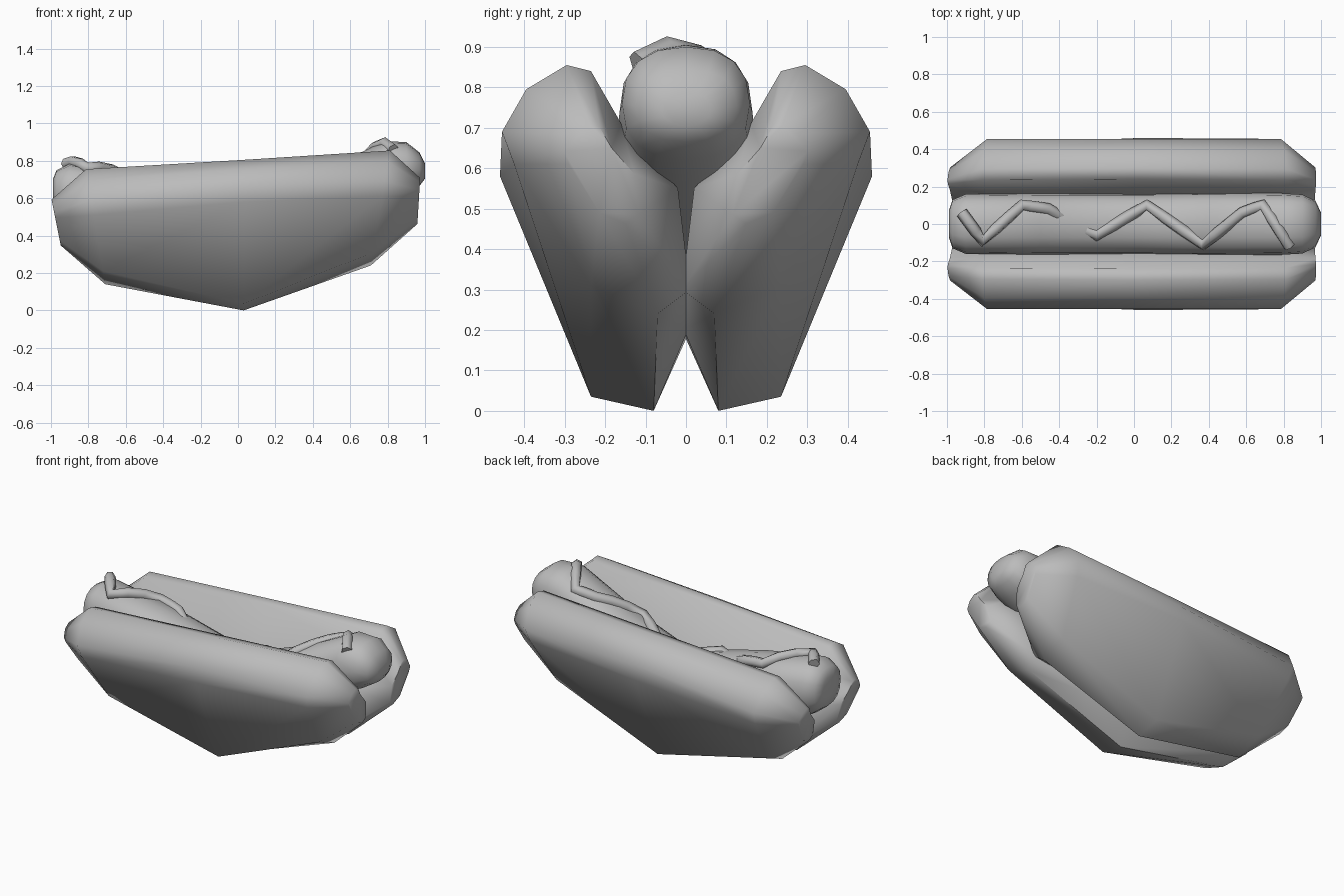
import bpy, bmesh, math
from mathutils import Vector

cube = bpy.data.objects.get("Cube")
if cube:
    bpy.data.objects.remove(cube, do_unlink=True)

grey = bpy.data.materials.new("plain grey")
grey.use_nodes = True
grey.diffuse_color = (0.5, 0.5, 0.5, 1)
grey.node_tree.nodes["Principled BSDF"].inputs["Base Color"].default_value = (0.5, 0.5, 0.5, 1)


def loft(name, rings, crease):
    """Skin a list of equal-sized point rings and close both ends."""
    bm = bmesh.new()
    loops = [[bm.verts.new(p) for p in ring] for ring in rings]
    n = len(loops[0])
    for a, b in zip(loops, loops[1:]):
        for i in range(n):
            j = (i + 1) % n
            bm.faces.new((a[i], a[j], b[j], b[i]))
    bm.faces.new(loops[0])
    bm.faces.new(loops[-1])
    bmesh.ops.recalc_face_normals(bm, faces=bm.faces)
    mesh = bpy.data.meshes.new(name)
    bm.to_mesh(mesh)
    bm.free()
    mesh.materials.append(grey)
    obj = bpy.data.objects.new(name, mesh)
    bpy.context.collection.objects.link(obj)
    bpy.ops.object.select_all(action="DESELECT")
    obj.select_set(True)
    bpy.context.view_layer.objects.active = obj
    bpy.ops.object.shade_smooth_by_angle(angle=math.radians(crease))


# Bun halves: a deep middle section and shallower shoulder sections (y, z)
middle = [(.08, 0), (.235, .035), (.46, .58), (.455, .67), (.39, .755),
          (.30, .805), (.24, .795), (.165, .47), (.02, .28), (-.005, .2)]
shoulder = [(.07, .24), (.235, .31), (.425, .61), (.455, .69), (.395, .795),
            (.295, .855), (.235, .84), (.16, .71), (.02, .55), (-.01, .3)]


def bun_end(direction, side, drop, tip, tilt):
    """Shoulder ring and the small, slightly tilted ring that caps the tip."""
    full = [Vector((direction * (.71 + .1 * (z - .24) / .6), side * y, z - drop))
            for y, z in shoulder]
    centre = Vector((0, side * .2, .61 - drop * 1.25))
    cap = []
    for p in full:
        q = centre + (p - centre) * .4
        q.x = direction * (tip + tilt * (q.z - centre.z))
        cap.append(q)
    return [full, cap]


for name, side in (("bun_back", 1), ("bun_front", -1)):
    left = bun_end(-1, side, .1, .975, .2)[::-1]
    centre_ring = [Vector((.03, side * y, z)) for y, z in middle]
    loft(name, left + [centre_ring] + bun_end(1, side, 0, .968, .06), 65)

# Sausage: sagging, slightly square tube with blunt tips
# (x, centre height, half width, half height)
spine = [(-.99, .64, .07, .06), (-.97, .63, .13, .12), (-.9, .62, .16, .165),
         (-.5, .55, .165, .165), (.03, .415, .165, .165), (.4, .55, .168, .165),
         (.78, .735, .165, .17), (.9, .76, .158, .14), (.97, .755, .125, .09),
         (1, .745, .06, .04)]
SIDES = 16
SQUARE = .85


def rounded(v):
    return math.copysign(abs(v) ** SQUARE, v)


rings = []
for x, z, half_width, half_height in spine:
    angles = [math.tau * i / SIDES for i in range(SIDES)]
    rings.append([(x, half_width * rounded(math.cos(a)),
                   z + half_height * rounded(math.sin(a))) for a in angles])
loft("sausage", rings, 60)


def surface_height(x, y):
    """Height of the sausage's upper side."""
    for a, b in zip(spine, spine[1:]):
        if a[0] <= x <= b[0]:
            t = (x - a[0]) / (b[0] - a[0])
            z, half_width, half_height = (a[k] + t * (b[k] - a[k]) for k in (1, 2, 3))
            c = min(abs(y) / half_width, 1) ** (1 / SQUARE)
            return z + half_height * rounded(math.sqrt(1 - c * c))
    return spine[-1][1]


# Sauce: zigzag bead lying on the sausage, sinking in at one place (x, y, lift)
zigzag = [(-.92, .06, .015), (-.81, -.09, .01), (-.6, .1, .005), (-.46, .08, -.005),
          (-.33, 0, -.06), (-.2, -.06, -.01), (.07, .1, 0), (.37, -.11, 0),
          (.58, .06, -.005), (.69, .1, -.01), (.83, -.12, -.005)]
path = []
STEPS = 3
for a, b in zip(zigzag, zigzag[1:]):
    for k in range(STEPS):
        path.append(Vector(a).lerp(Vector(b), k / STEPS))
path.append(Vector(zigzag[-1]))

curve = bpy.data.curves.new("sauce", "CURVE")
curve.dimensions = "3D"
curve.bevel_depth = .032
curve.bevel_resolution = 1
curve.use_fill_caps = True
spline = curve.splines.new("POLY")
spline.points.add(len(path) - 1)
for point, (x, y, lift) in zip(spline.points, path):
    point.co = (x, y, surface_height(x, y) + lift, 1)
spline.use_smooth = True
curve.materials.append(grey)
bpy.context.collection.objects.link(bpy.data.objects.new("sauce", curve))
